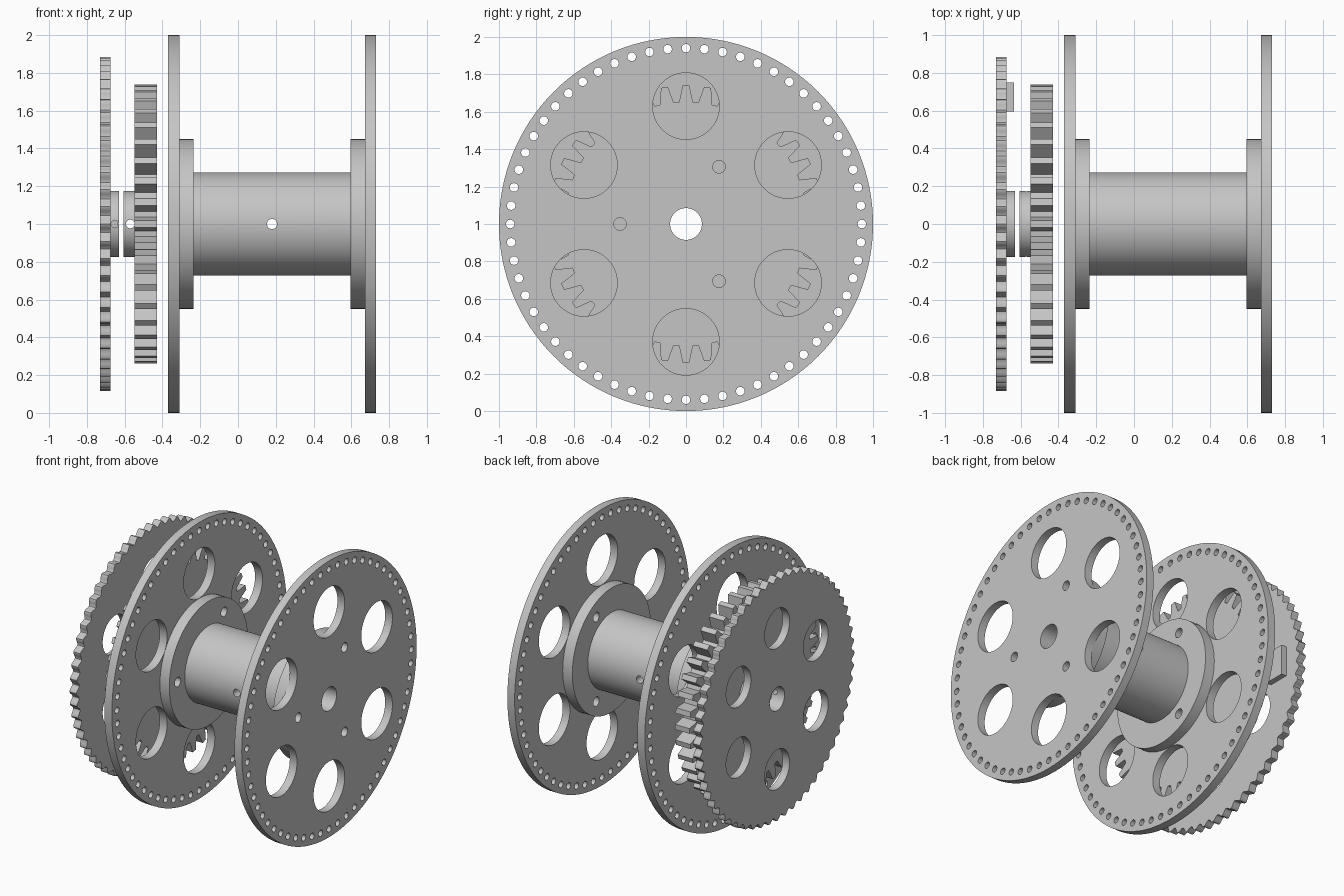
import bpy, bmesh
from math import sin, cos, pi, radians
from mathutils import Matrix

cube = bpy.data.objects.get("Cube")
if cube:
    bpy.data.objects.remove(cube, do_unlink=True)

grey = bpy.data.materials.new("light grey metal")
grey.use_nodes = True
colour = (0.56, 0.56, 0.56, 1)
grey.diffuse_color = colour
grey.node_tree.nodes["Principled BSDF"].inputs["Base Color"].default_value = colour

# Local x, y, z become world y, z, x, with the axle at z = 1
AXLE = Matrix(((0, 0, 1, 0), (1, 0, 0, 0), (0, 1, 0, 1), (0, 0, 0, 1)))
BORE = 0.085


def circle(r, cx=0, cy=0, n=64):
    return [(cx + r * cos(2 * pi * i / n), cy + r * sin(2 * pi * i / n)) for i in range(n)]


def ring_of_holes(count, distance, r, start=0, n=32):
    angles = [radians(start) + 2 * pi * i / count for i in range(count)]
    return [circle(r, distance * cos(a), distance * sin(a), n) for a in angles]


def teeth(count, root, tip, root_half, tip_half):
    """Outline of a toothed wheel; half widths are fractions of the pitch."""
    pitch = 2 * pi / count
    shape = ((-root_half, root), (-tip_half, tip), (tip_half, tip), (root_half, root))
    return [(r * cos((i + f) * pitch), r * sin((i + f) * pitch))
            for i in range(count) for f, r in shape]


def scallops(count, mean, wave, steps=8):
    n = count * steps
    radii = [mean + wave * cos(2 * pi * i / steps) for i in range(n)]
    return [(r * cos(2 * pi * i / n), r * sin(2 * pi * i / n)) for i, r in enumerate(radii)]


def finish(name, mesh):
    mesh.name = name
    mesh.materials.clear()
    mesh.materials.append(grey)
    ob = bpy.data.objects.new(name, mesh)
    bpy.context.collection.objects.link(ob)
    bpy.ops.object.select_all(action="DESELECT")
    ob.select_set(True)
    bpy.context.view_layer.objects.active = ob
    bpy.ops.object.shade_smooth_by_angle(angle=radians(25))
    return ob


def evaluated_mesh(ob):
    graph = bpy.context.evaluated_depsgraph_get()
    return bpy.data.meshes.new_from_object(ob.evaluated_get(graph), depsgraph=graph)


def plate(name, x0, x1, outline, holes=()):
    """Extrude an outline with a bore and holes along the axle."""
    curve = bpy.data.curves.new(name, "CURVE")
    curve.dimensions = "2D"
    curve.fill_mode = "BOTH"
    curve.extrude = (x1 - x0) / 2
    for loop in [outline, circle(BORE, n=48), *holes]:
        spline = curve.splines.new("POLY")
        spline.points.add(len(loop) - 1)
        for point, (u, v) in zip(spline.points, loop):
            point.co = (u, v, 0, 1)
        spline.use_cyclic_u = True
    source = bpy.data.objects.new(name + "_outline", curve)
    bpy.context.collection.objects.link(source)
    mesh = evaluated_mesh(source)
    bpy.data.objects.remove(source, do_unlink=True)
    bm = bmesh.new()
    bm.from_mesh(mesh)
    bmesh.ops.remove_doubles(bm, verts=bm.verts, dist=0.0001)
    bmesh.ops.recalc_face_normals(bm, faces=bm.faces)
    bmesh.ops.transform(bm, matrix=Matrix.Translation(((x0 + x1) / 2, 0, 0)) @ AXLE, verts=bm.verts)
    bm.to_mesh(mesh)
    bm.free()
    return finish(name, mesh)


def drill(ob, x, r):
    """Bore a hole through the part along y."""
    bm = bmesh.new()
    place = Matrix.Translation((x, 0, 1)) @ Matrix.Rotation(pi / 2, 4, "X")
    bmesh.ops.create_cone(bm, cap_ends=True, segments=24, radius1=r, radius2=r, depth=1, matrix=place)
    mesh = bpy.data.meshes.new("drill")
    bm.to_mesh(mesh)
    bm.free()
    cutter = bpy.data.objects.new("drill", mesh)
    cutter.hide_render = True
    bpy.context.collection.objects.link(cutter)
    mod = ob.modifiers.new("screw_hole", "BOOLEAN")
    mod.operation = "DIFFERENCE"
    mod.solver = "EXACT"
    mod.object = cutter
    name, cut = ob.name, evaluated_mesh(ob)
    bpy.data.objects.remove(ob, do_unlink=True)
    bpy.data.objects.remove(cutter, do_unlink=True)
    finish(name, cut)


# Spool: two perforated discs, two flanges and the drum
bolts = ring_of_holes(3, 0.353, 0.034, start=60, n=24)
windows = ring_of_holes(6, 0.63, 0.178, start=30, n=48)
rim_holes = ring_of_holes(60, 0.94, 0.023, n=16)
for side, x0, x1 in (("right", -0.37, -0.31), ("left", 0.672, 0.73)):
    plate(side + "_disc", x0, x1, circle(1, n=128), bolts + windows + rim_holes)
for side, x0, x1 in (("right", -0.31, -0.235), ("left", 0.595, 0.672)):
    plate(side + "_flange", x0, x1, circle(0.45, n=96), bolts)
drill(plate("drum", -0.235, 0.595, circle(0.273, n=96)), 0.18, 0.027)

# Drive gear with its hub
plate("gear", -0.547, -0.43, teeth(40, 0.652, 0.74, 0.36, 0.16))
drill(plate("gear_hub", -0.605, -0.547, circle(0.175)), -0.57, 0.023)

# Scalloped wheel with its hub and stop block
plate("scalloped_wheel", -0.73, -0.675, scallops(60, 0.868, 0.016),
      ring_of_holes(6, 0.51, 0.142, start=30, n=48))
drill(plate("wheel_hub", -0.675, -0.63, circle(0.175)), -0.652, 0.02)

bm = bmesh.new()
bmesh.ops.create_cube(bm, size=1, matrix=Matrix.Translation((-0.655, 0.672, 1)) @ Matrix.Diagonal((0.04, 0.155, 0.22, 1)))
block = bpy.data.meshes.new("stop_block")
bm.to_mesh(block)
bm.free()
finish("stop_block", block)
